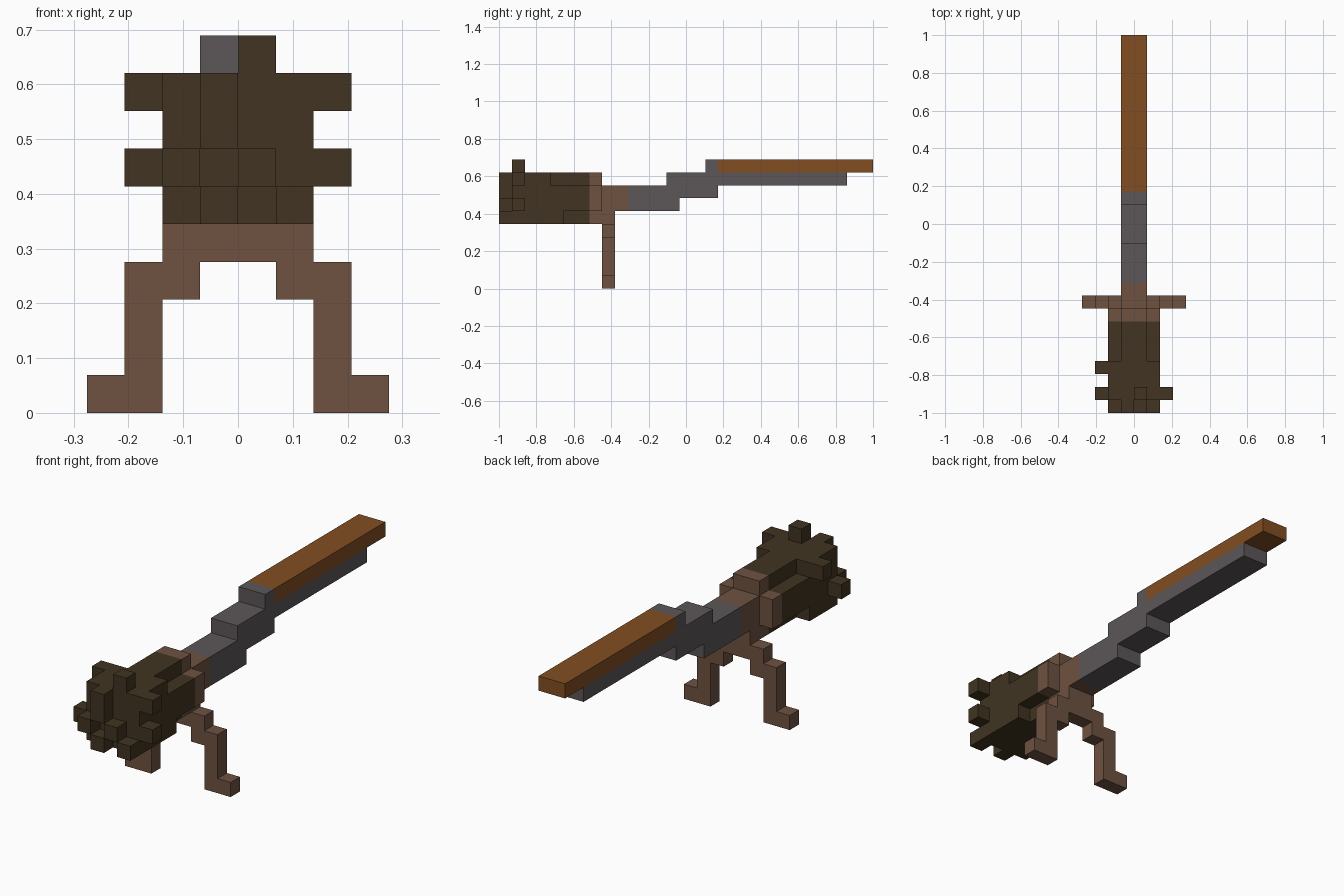
import bpy, bmesh
from mathutils import Vector

cube = bpy.data.objects.get("Cube")
if cube:
    bpy.data.objects.remove(cube, do_unlink=True)

U = 2 / 29  # size of one block; the model is 29 blocks long


def material(name, r, g, b):
    def lin(c):
        c /= 255
        return c / 12.92 if c <= 0.04045 else ((c + 0.055) / 1.055) ** 2.4
    col = (lin(r), lin(g), lin(b), 1)
    m = bpy.data.materials.new(name)
    m.use_nodes = True
    m.diffuse_color = col
    bsdf = m.node_tree.nodes["Principled BSDF"]
    bsdf.inputs["Base Color"].default_value = col
    bsdf.inputs["Roughness"].default_value = 0.9
    return m


dark = material("dark_olive", 65, 52, 33)
brown = material("brown", 110, 82, 65)
grey = material("grey", 92, 86, 88)
orange = material("orange_wood", 130, 78, 34)


def cells(*boxes):
    """Block cells covered by boxes given as x0, x1, y0, y1, z0, z1."""
    return {(x, y, z) for x0, x1, y0, y1, z0, z1 in boxes
            for x in range(x0, x1) for y in range(y0, y1) for z in range(z0, z1)}


def both(*boxes):
    """The boxes and their mirror images across x."""
    return cells(*boxes, *[(-b[1], -b[0], *b[2:]) for b in boxes])


parts = {}

# Knobbly front head: solid block, cross-shaped rear, corner ridges
head = cells((-2, 2, 1, 4, 5, 9), (-1, 1, 4, 7, 5, 9), (-2, 2, 4, 7, 6, 8), (1, 2, 4, 5, 5, 6))
# Knobs on the front end
head |= {(x, 0, z) for x, z in [(-1, 5), (1, 5), (-2, 6), (0, 6), (-1, 7), (-1, 8)]}
# Knobs on the top and the sides
head |= {(0, 1, 9), (2, 1, 8), (2, 1, 6), (-3, 1, 6), (-3, 3, 8)}
parts["head"] = (head, dark)

# Collar and neck behind the head
parts["collar"] = (cells((-1, 1, 7, 8, 5, 9), (-2, 2, 7, 8, 6, 8), (-1, 1, 8, 10, 6, 8)), brown)

# Two-legged stand
parts["stand_hip"] = (cells((-2, 2, 8, 9, 4, 5), (-1, 1, 8, 9, 5, 6)), brown)
parts["stand_legs"] = (both((1, 3, 8, 9, 3, 4), (2, 3, 8, 9, 0, 3)), brown)
parts["stand_feet"] = (both((3, 4, 8, 9, 0, 1)), brown)

# Stepped shaft and the long grip on top
parts["shaft"] = (cells((-1, 1, 10, 14, 6, 8), (-1, 1, 13, 17, 7, 9),
                        (-1, 1, 16, 17, 9, 10), (-1, 1, 16, 27, 8, 9)), grey)
parts["grip"] = (cells((-1, 1, 17, 29, 9, 10)), orange)

filled = set().union(*[c for c, _ in parts.values()])


def build(name, cell_set, mat):
    """Make the outer skin of a set of block cells."""
    bm = bmesh.new()
    verts = {}

    def vert(p):
        if p not in verts:
            verts[p] = bm.verts.new(Vector(p) * U - Vector((0, 1, 0)))
        return verts[p]

    for c in sorted(cell_set):
        for axis in range(3):
            for side in (0, 1):
                n = list(c)
                n[axis] += 2 * side - 1
                if tuple(n) in filled:
                    continue
                loop = []
                for a, b in ((0, 0), (1, 0), (1, 1), (0, 1)):
                    p = list(c)
                    p[axis] += side
                    p[(axis + 1) % 3] += a
                    p[(axis + 2) % 3] += b
                    loop.append(vert(tuple(p)))
                bm.faces.new(loop if side else loop[::-1])
    # Merge flat neighbouring squares
    bmesh.ops.dissolve_limit(bm, angle_limit=0.01, verts=bm.verts[:], edges=bm.edges[:])
    mesh = bpy.data.meshes.new(name)
    bm.to_mesh(mesh)
    bm.free()
    mesh.materials.append(mat)
    bpy.context.collection.objects.link(bpy.data.objects.new(name, mesh))


for part_name, (cell_set, mat) in parts.items():
    build(part_name, cell_set, mat)
